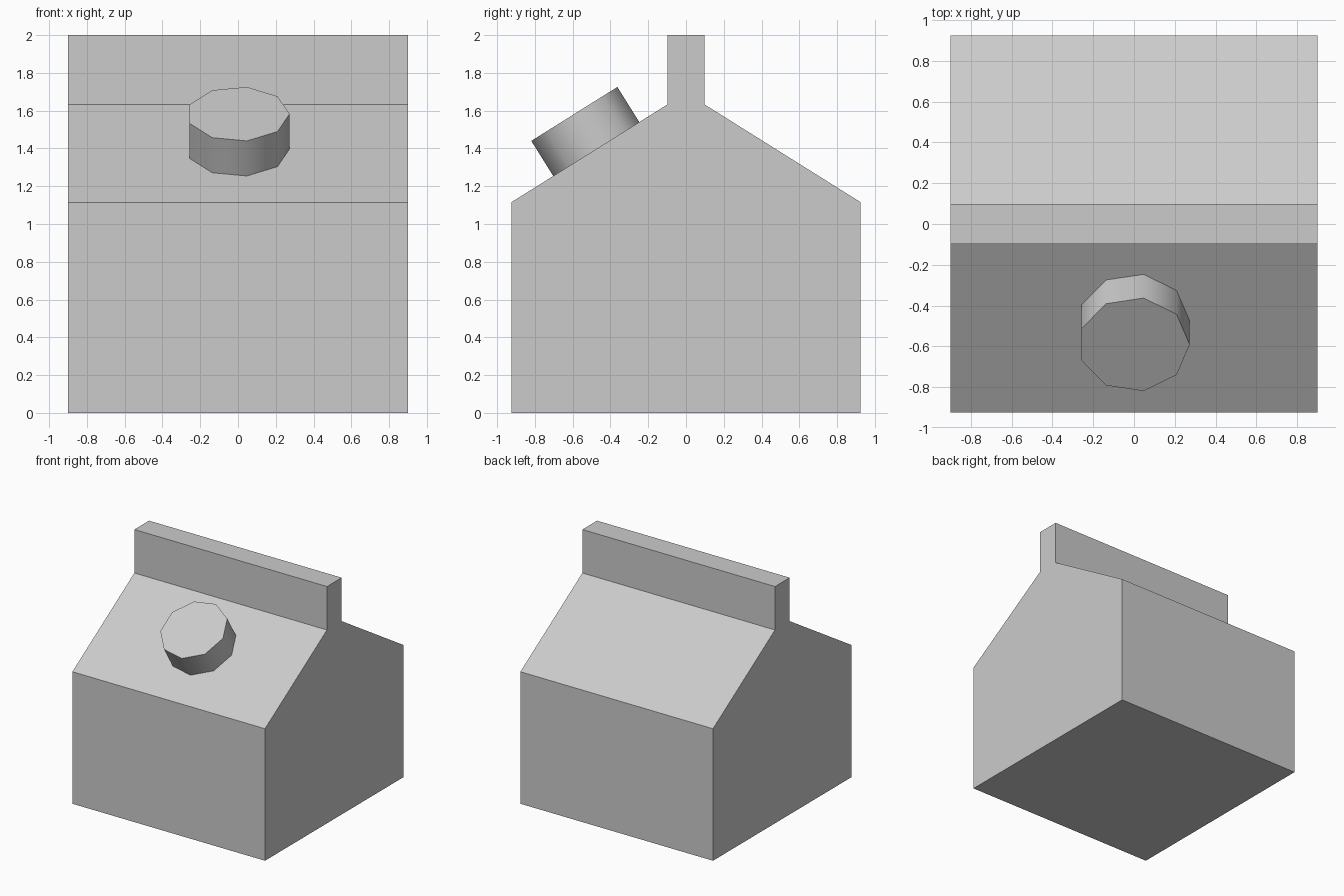
import bpy, bmesh
from math import cos, sin, tau, atan2, radians
from mathutils import Matrix, Vector

if "Cube" in bpy.data.objects:
    bpy.data.objects.remove(bpy.data.objects["Cube"])


def prism(name, profile, z0, z1, matrix):
    """Extrude a counter-clockwise 2D profile from z0 to z1, then place it."""
    bm = bmesh.new()
    base = bm.faces.new([bm.verts.new((u, v, z0)) for u, v in profile])
    new = bmesh.ops.extrude_face_region(bm, geom=[base], use_keep_orig=True)["geom"]
    bmesh.ops.translate(bm, vec=(0, 0, z1 - z0),
                        verts=[g for g in new if isinstance(g, bmesh.types.BMVert)])
    bmesh.ops.transform(bm, matrix=matrix, verts=bm.verts)
    bmesh.ops.recalc_face_normals(bm, faces=bm.faces)
    mesh = bpy.data.meshes.new(name)
    bm.to_mesh(mesh)
    bm.free()
    obj = bpy.data.objects.new(name, mesh)
    bpy.context.collection.objects.link(obj)
    return obj


# Carton: gabled side profile (y, z) with a flat-topped ridge, extruded along x
eave, ridge = (0.925, 1.115), (0.098, 1.633)
half = [(0.925, 0), eave, ridge, (0.098, 2.0)]
outline = half + [(-y, z) for y, z in reversed(half)]
yz_to_world = Matrix(((0, 0, 1, 0), (1, 0, 0, 0), (0, 1, 0, 0), (0, 0, 0, 1)))
prism("carton", outline, -0.9, 0.9, yz_to_world)

# Cap: nine-sided cylinder sitting square on the front slope
slope = atan2(ridge[1] - eave[1], eave[0] - ridge[0])
sides, radius = 9, 0.273
circle = [(radius * cos(tau * i / sides), radius * sin(tau * i / sides))
          for i in range(sides)]
seat = Matrix.Translation(Vector((0, -0.475, 1.397))) @ Matrix.Rotation(slope, 4, "X")
cap = prism("cap", circle, -0.005, 0.219, seat)

# Smooth cap sides with a crisp rim
bpy.context.view_layer.objects.active = cap
cap.select_set(True)
bpy.ops.object.shade_smooth_by_angle(angle=radians(50))
